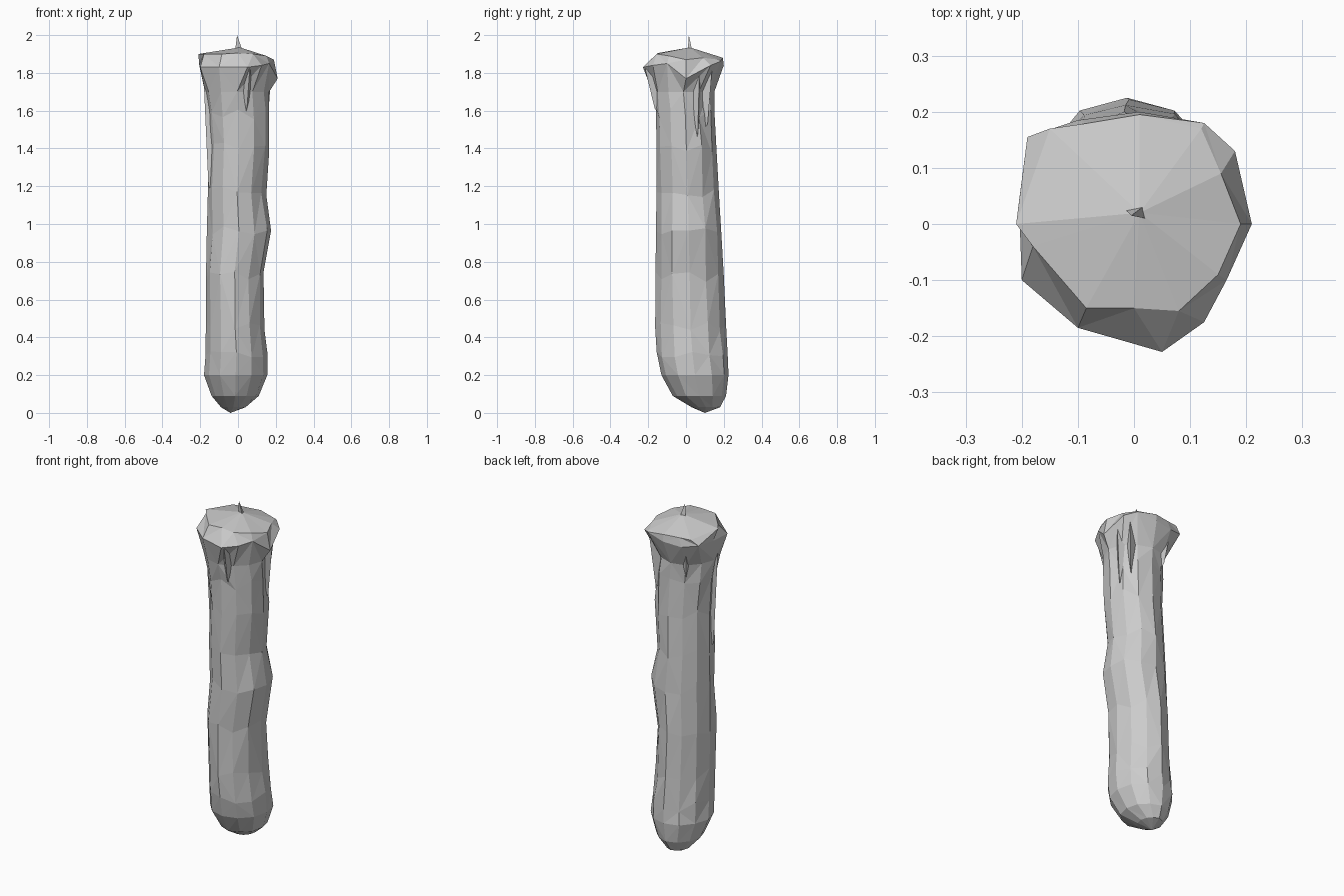
import bpy, math, random
from mathutils import Vector
random.seed(4)
N = 12


def make(name, verts, faces):
    me = bpy.data.meshes.new(name)
    me.from_pydata([tuple(v) for v in verts], [], faces)
    me.update()
    ob = bpy.data.objects.new(name, me)
    bpy.context.collection.objects.link(ob)
    return ob


# body profile: z, x min, x max, y min, y max
profile = [
    (0.03, -0.09, 0.04, 0.03, 0.18),
    (0.09, -0.14, 0.11, -0.07, 0.212),
    (0.20, -0.18, 0.155, -0.13, 0.225),
    (0.30, -0.172, 0.155, -0.155, 0.222),
    (0.46, -0.17, 0.14, -0.163, 0.212),
    (0.72, -0.17, 0.135, -0.162, 0.20),
    (0.97, -0.165, 0.175, -0.158, 0.187),
    (1.17, -0.16, 0.15, -0.157, 0.175),
    (1.40, -0.155, 0.165, -0.157, 0.162),
    (1.58, -0.163, 0.165, -0.158, 0.15),
    (1.70, -0.175, 0.165, -0.178, 0.15),
]
# uneven flared rim and the edge of the top face
rim = [(0.21, 0, 1.77), (0.18, 0.13, 1.84), (0.125, 0.18, 1.86), (0.01, 0.2, 1.84),
       (-0.1, 0.185, 1.83), (-0.19, 0.155, 1.85), (-0.205, 0.04, 1.84), (-0.2, -0.1, 1.83),
       (-0.1, -0.185, 1.83), (0.05, -0.228, 1.83), (0.125, -0.175, 1.84), (0.165, -0.1, 1.85)]
top = [(0.19, 0, 1.87), (0.155, 0.09, 1.88), (0.12, 0.17, 1.87), (0.01, 0.195, 1.88),
       (-0.08, 0.18, 1.88), (-0.15, 0.17, 1.88), (-0.21, 0, 1.90), (-0.18, -0.04, 1.90),
       (-0.085, -0.15, 1.90), (0.0, -0.15, 1.905), (0.08, -0.155, 1.90), (0.15, -0.09, 1.89)]

verts = []
for z, x0, x1, y0, y1 in profile:
    for k in range(N):
        a = 2 * math.pi * k / N
        s = 1 if k % 3 == 0 else random.uniform(0.95, 1.02)
        dz = random.uniform(-0.03, 0.03) if 0.2 < z < 1.65 else 0
        verts.append(((x0 + x1) / 2 + s * (x1 - x0) / 2 * math.cos(a),
                      (y0 + y1) / 2 + s * (y1 - y0) / 2 * math.sin(a), z + dz))
verts += rim + top
rows = len(profile) + 2
faces = []
for r in range(rows - 1):
    for k in range(N):
        a, b = r * N + k, r * N + (k + 1) % N
        c, d = b + N, a + N
        faces += [(a, b, c), (a, c, d)] if (r + k) % 3 else [(a, b, d), (b, c, d)]
lo = len(verts)
verts += [(-0.04, 0.10, 0.0), (0.01, 0.02, 1.935)]
for k in range(N):
    j = (k + 1) % N
    faces += [(lo, j, k), (lo + 1, (rows - 1) * N + k, (rows - 1) * N + j)]
make("candle_body", verts, faces)


# drips: faceted ridges hanging from the rim to a pointed tip
def drip(name, ang, r_top, z_top, r_tip, z_tip, width):
    out = Vector((math.cos(ang), math.sin(ang), 0))
    side = Vector((-out.y, out.x, 0)) * width
    up = Vector((0, 0, 1))
    inner = out * 0.12 + up * z_top
    pts = [inner + side, inner - side, out * r_top + up * z_top,
           out * r_tip + up * (z_tip + 0.04), out * 0.13 + up * z_tip]
    make(name, pts, [(0, 2, 1), (0, 4, 3), (0, 3, 2), (1, 2, 3), (1, 3, 4), (0, 1, 4)])


drip("front_drip", math.radians(-74), 0.225, 1.82, 0.172, 1.57, 0.07)
drip("right_drip", math.radians(22), 0.19, 1.80, 0.165, 1.43, 0.05)
drip("right_back_drip", math.radians(44), 0.20, 1.83, 0.165, 1.49, 0.04)
drip("left_drip", math.radians(192), 0.185, 1.75, 0.16, 1.16, 0.04)
drip("back_drip", math.radians(125), 0.20, 1.83, 0.165, 1.60, 0.05)

# wick: thin bent spike
make("wick", [(-0.015, 0.025, 1.92), (0.02, 0.01, 1.93), (0.015, 0.03, 1.93), (-0.005, 0.015, 2.0)],
     [(0, 2, 1), (0, 1, 3), (1, 2, 3), (2, 0, 3)])
